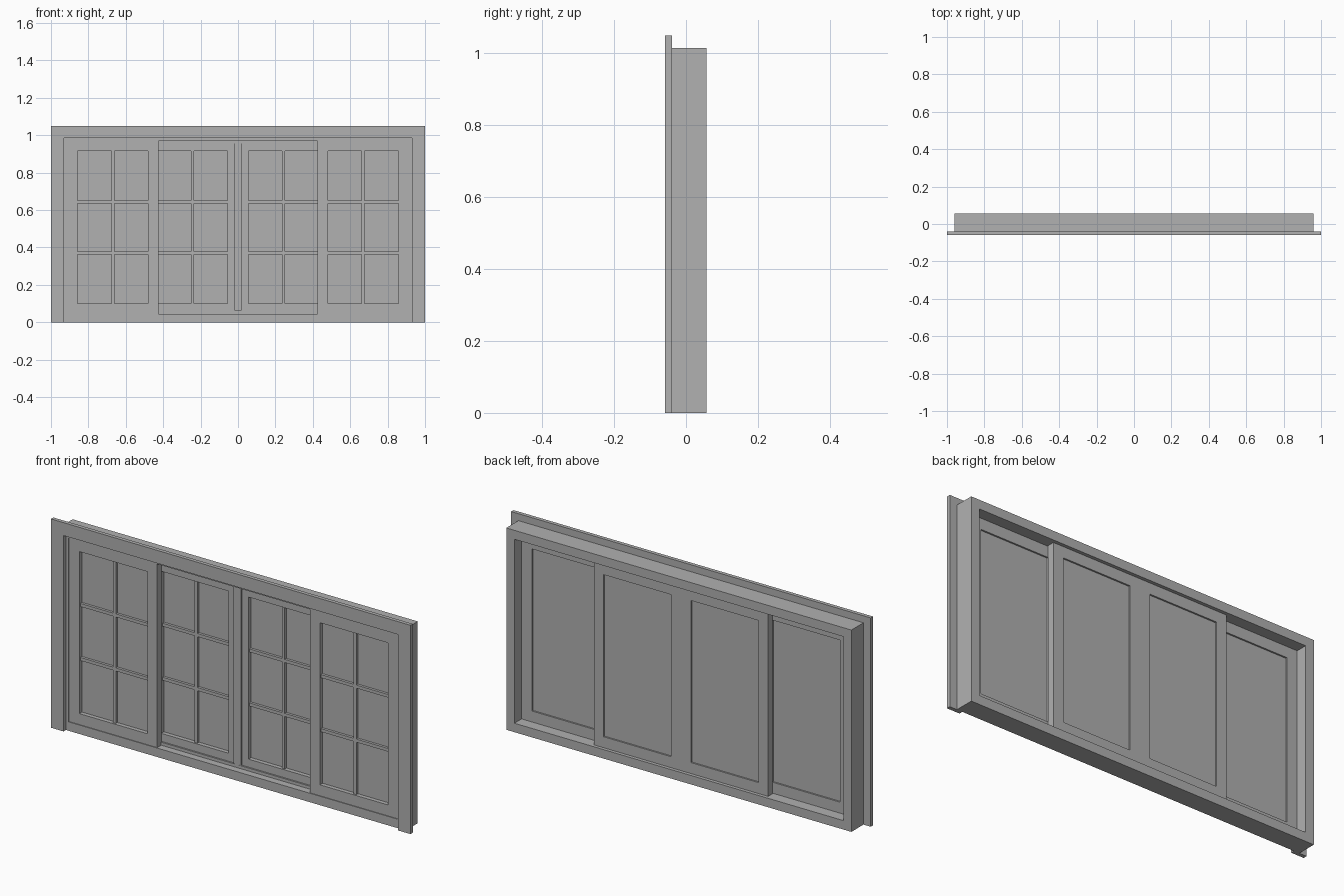
import bpy, bmesh

cube = bpy.data.objects.get("Cube")
if cube:
    bpy.data.objects.remove(cube, do_unlink=True)

GREY = (0.44, 0.44, 0.44, 1)
grey = bpy.data.materials.new("plain_grey")
grey.use_nodes = True
grey.diffuse_color = GREY
bsdf = next(n for n in grey.node_tree.nodes if n.type == "BSDF_PRINCIPLED")
bsdf.inputs["Base Color"].default_value = GREY


def finish(name, bm):
    bmesh.ops.recalc_face_normals(bm, faces=bm.faces)
    mesh = bpy.data.meshes.new(name)
    bm.to_mesh(mesh)
    bm.free()
    mesh.materials.append(grey)
    obj = bpy.data.objects.new(name, mesh)
    bpy.context.collection.objects.link(obj)
    return obj


def prism(name, outline, y0, y1):
    """Extrude an x-z outline from y0 to y1."""
    bm = bmesh.new()
    face = bm.faces.new([bm.verts.new((x, y0, z)) for x, z in outline])
    ext = bmesh.ops.extrude_face_region(bm, geom=[face])["geom"]
    for v in ext:
        if isinstance(v, bmesh.types.BMVert):
            v.co.y = y1
    return finish(name, bm)


def rect(x0, x1, z0, z1):
    return [(x0, z0), (x1, z0), (x1, z1), (x0, z1)]


def box(name, x0, x1, y0, y1, z0, z1):
    return prism(name, rect(x0, x1, z0, z1), y0, y1)


def ring(name, outer, inner, y0, y1):
    """Rectangular frame with mitred corners around an opening."""
    bm = bmesh.new()
    loops = [[bm.verts.new((x, y, z)) for x, z in rect(*r)]
             for r, y in ((outer, y0), (inner, y0), (inner, y1), (outer, y1))]
    for k in range(4):
        a, b = loops[k], loops[(k + 1) % 4]
        for i in range(4):
            j = (i + 1) % 4
            bm.faces.new((a[i], a[j], b[j], b[i]))
    return finish(name, bm)


def sash(name, x0, x1, gx0, gx1, y):
    """Glazed panel: stiles and rails, opaque pane and glazing bars."""
    z0, z1, gz0, gz1 = 0.045, 0.97, 0.10, 0.915
    ring(name + "_sash", (x0, x1, z0, z1), (gx0, gx1, gz0, gz1), y, y + 0.035)
    box(name + "_pane", gx0, gx1, y + 0.021, y + 0.027, gz0, gz1)
    mid, half = (gx0 + gx1) / 2, 0.008
    bar0, bar1 = y + 0.008, y + 0.021
    box(name + "_upright_bar", mid - half, mid + half, bar0, bar1, gz0, gz1)
    for i in (1, 2):
        z = gz0 + (gz1 - gz0) * i / 3
        for side, a, b in (("right", gx0, mid - half), ("left", mid + half, gx1)):
            box(f"{name}_cross_bar_{side}_{i}", a, b, bar0, bar1, z - half, z + half)


# Front casing: two legs and a mitred head
for side, s in (("left", 1), ("right", -1)):
    prism(f"casing_leg_{side}",
          [(s, 0), (s, 1.05), (s * 0.93, 0.985), (s * 0.93, 0)], -0.058, -0.039)
prism("casing_head", [(-1, 1.05), (1, 1.05), (0.93, 0.985), (-0.93, 0.985)],
      -0.058, -0.039)

# Box frame
ring("main_frame", (-0.96, 0.96, 0, 1.015), (-0.915, 0.915, 0.045, 0.97),
     -0.039, 0.057)

# Outer panels in front, sliding panels behind
sash("outer_left", 0.425, 0.915, 0.48, 0.858, -0.035)
sash("outer_right", -0.915, -0.425, -0.858, -0.48, -0.035)
sash("sliding_left", 0.001, 0.485, 0.055, 0.43, 0.005)
sash("sliding_right", -0.485, -0.001, -0.43, -0.055, 0.005)

# Meeting strip and track stops
box("meeting_strip", -0.02, 0.02, -0.006, 0.005, 0.062, 0.955)
box("bottom_track", -0.425, 0.425, -0.003, 0.005, 0.045, 0.06)
box("top_track", -0.425, 0.425, -0.003, 0.005, 0.957, 0.97)
